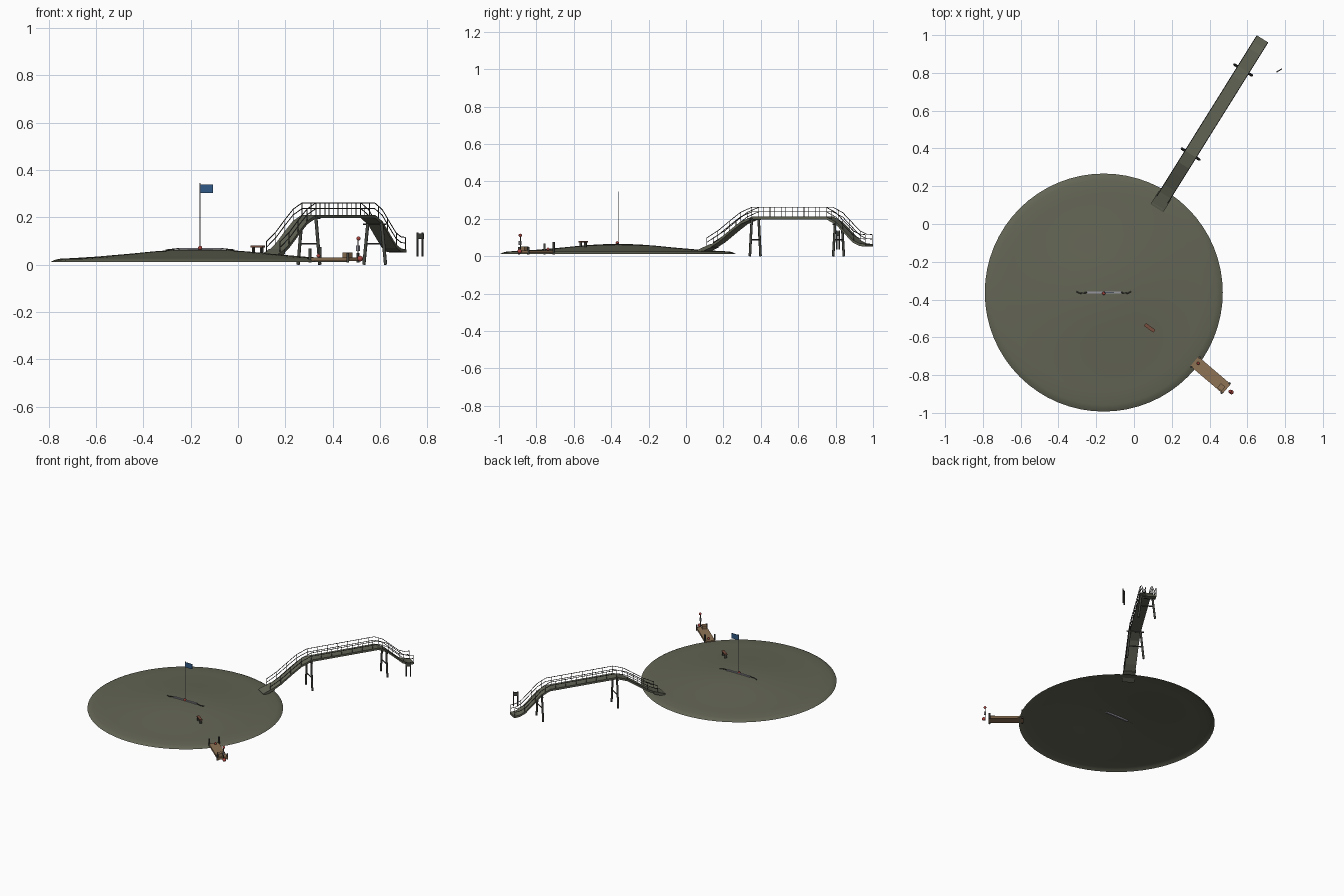
import bpy, math
from mathutils import Vector, Matrix

cube = bpy.data.objects.get("Cube")
if cube:
    bpy.data.objects.remove(cube, do_unlink=True)


def material(name, rgb):
    m = bpy.data.materials.new(name)
    m.use_nodes = True
    m.diffuse_color = (*rgb, 1)
    bsdf = next(n for n in m.node_tree.nodes if n.type == 'BSDF_PRINCIPLED')
    bsdf.inputs["Base Color"].default_value = (*rgb, 1)
    return m


OLIVE = material("olive ground", (0.125, 0.13, 0.09))
DECK = material("olive deck", (0.12, 0.125, 0.09))
STEEL = material("dark steel", (0.06, 0.065, 0.055))
WOOD = material("tan wood", (0.27, 0.17, 0.09))
RED = material("red", (0.4, 0.06, 0.05))
BLUE = material("blue cloth", (0.03, 0.1, 0.24))
GREY = material("light grey", (0.3, 0.3, 0.34))
BROWN = material("red brown", (0.19, 0.08, 0.05))


def mesh(name, verts, faces, mat):
    me = bpy.data.meshes.new(name)
    me.from_pydata([tuple(v) for v in verts], [], faces)
    me.materials.append(mat)
    ob = bpy.data.objects.new(name, me)
    bpy.context.collection.objects.link(ob)
    return ob


def box(name, centre, size, mat, angle=0):
    """Box turned about z by angle."""
    turn = Matrix.Rotation(angle, 3, 'Z')
    h = Vector(size) / 2
    verts = [Vector(centre) + turn @ Vector((x * h.x, y * h.y, z * h.z))
             for x in (-1, 1) for y in (-1, 1) for z in (-1, 1)]
    faces = [(0, 1, 3, 2), (4, 6, 7, 5), (0, 4, 5, 1), (2, 3, 7, 6), (0, 2, 6, 4), (1, 5, 7, 3)]
    return mesh(name, verts, faces, mat)


def rod(name, points, radius, mat, sides=2):
    """Tube along a list of points."""
    cu = bpy.data.curves.new(name, 'CURVE')
    cu.dimensions = '3D'
    cu.bevel_depth = radius
    cu.bevel_resolution = sides - 1
    cu.use_fill_caps = True
    sp = cu.splines.new('POLY')
    sp.points.add(len(points) - 1)
    for p, q in zip(sp.points, points):
        p.co = (*q, 1)
    cu.materials.append(mat)
    ob = bpy.data.objects.new(name, cu)
    bpy.context.collection.objects.link(ob)
    return ob


def ball(name, centre, radius, mat):
    bpy.ops.mesh.primitive_uv_sphere_add(segments=12, ring_count=8, radius=radius, location=centre)
    ob = bpy.context.object
    ob.name = name
    ob.data.materials.append(mat)
    bpy.ops.object.shade_smooth()


# Low domed island, an open shell
CX, CY = -0.16, -0.363
profile = [(0.63, 0.012), (0.615, 0.02), (0.595, 0.025), (0.52, 0.029), (0.44, 0.034),
           (0.36, 0.041), (0.29, 0.047), (0.2, 0.056), (0.12, 0.062), (0.05, 0.065)]
N = 64
verts = [(CX + r * math.cos(2 * math.pi * i / N), CY + r * math.sin(2 * math.pi * i / N), z)
         for r, z in profile for i in range(N)]
faces = [(k * N + i, k * N + (i + 1) % N, (k + 1) * N + (i + 1) % N, (k + 1) * N + i)
         for k in range(len(profile) - 1) for i in range(N)]
top = (len(profile) - 1) * N
faces.append(tuple(range(top, top + N)))
island = mesh("island", verts, faces, OLIVE)
for p in island.data.polygons:
    p.use_smooth = True

# Footbridge frame: s runs along it, t across it
START = Vector((0.125, 0.09, 0))
ALONG = Vector((0.529, 0.848, 0)).normalized()
ACROSS = Vector((ALONG.y, -ALONG.x, 0))
HALF = 0.036
path = [(0.0, 0.038), (0.05, 0.05), (0.12, 0.088), (0.2, 0.145), (0.26, 0.185), (0.33, 0.211),
        (0.8, 0.211), (0.86, 0.183), (0.93, 0.12), (0.97, 0.085), (1.01, 0.068), (1.049, 0.065)]


def at(s, t, z):
    return START + ALONG * s + ACROSS * t + Vector((0, 0, z))


def height(s):
    for (a, za), (b, zb) in zip(path, path[1:]):
        if s <= b:
            return za + (zb - za) * (s - a) / (b - a)
    return path[-1][1]


# Bridge deck as a swept slab
verts, faces = [], []
for s, z in path:
    verts += [at(s, -HALF, z), at(s, HALF, z), at(s, HALF, z - 0.014), at(s, -HALF, z - 0.014)]
for k in range(len(path) - 1):
    for j in range(4):
        a, b = 4 * k + j, 4 * k + (j + 1) % 4
        faces.append((a, b, b + 4, a + 4))
last = 4 * (len(path) - 1)
faces += [(3, 2, 1, 0), tuple(last + j for j in range(4))]
mesh("bridge_deck", verts, faces, DECK)

# Landing ramp where the bridge meets the island
ramp = [at(s, t, z) for s, z0 in ((-0.008, 0.034), (0.075, 0.066))
        for t, z in ((-0.04, z0), (0.04, z0), (0.04, z0 - 0.02), (-0.04, z0 - 0.02))]
mesh("landing_ramp", ramp, [(0, 1, 5, 4), (1, 2, 6, 5), (2, 3, 7, 6), (3, 0, 4, 7),
                            (3, 2, 1, 0), (4, 5, 6, 7)], DECK)

# Railings with two rails and evenly spaced posts
first, end, count = 0.045, 1.045, 14
for side, name in ((-1, "left"), (1, "right")):
    t = side * HALF * 0.95
    knots = [first] + [s for s, z in path if first < s < end] + [end]
    for rise, rail in ((0.05, "top"), (0.026, "middle")):
        rod(f"{name}_{rail}_rail", [at(s, t, height(s) + rise) for s in knots], 0.002, STEEL)
    for i in range(count + 1):
        s = first + (end - first) * i / count
        rod(f"{name}_rail_post", [at(s, t, height(s) - 0.005), at(s, t, height(s) + 0.05)], 0.0018, STEEL)

# Splayed trestles under the bridge
for s in (0.33, 0.855):
    z = height(s) - 0.006
    for side in (-1, 1):
        rod("trestle_leg", [at(s, side * 0.054, 0), at(s, side * 0.034, z)], 0.007, STEEL, 3)
    rod("trestle_crossbar", [at(s, -0.047, 0.088), at(s, 0.047, 0.088)], 0.004, STEEL)
    rod("trestle_head", [at(s, -0.056, z - 0.008), at(s, 0.056, z - 0.008)], 0.004, STEEL)

# Small signpost beyond the bridge
for x, y in ((0.758, 0.806), (0.78, 0.82)):
    rod("sign_post", [(x, y, 0.035), (x, y, 0.137)], 0.004, STEEL)
box("sign_panel", (0.769, 0.813, 0.12), (0.034, 0.006, 0.024), STEEL, math.atan2(0.014, 0.022))

# Flagpole and flag
rod("flagpole", [(CX, CY, 0.05), (CX, CY, 0.345)], 0.0018, GREY)
box("flag", (CX + 0.027, CY, 0.32), (0.054, 0.003, 0.036), BLUE)
ball("pole_base", (CX, CY - 0.004, 0.071), 0.009, RED)

# Low beam on the summit with thin bent ends
box("summit_beam", (CX, CY, 0.063), (0.18, 0.012, 0.016), GREY)
for side in (-1, 1):
    rod("beam_end", [(CX + side * 0.09, CY, 0.068), (CX + side * 0.125, CY - 0.004, 0.064),
                     (CX + side * 0.145, CY + 0.005, 0.062)], 0.003, STEEL)

# Bench on the slope
turn = math.atan2(-0.04, 0.055)
lengthwise = Vector((math.cos(turn), math.sin(turn), 0))
bench = Vector((0.083, -0.55, 0))
box("bench_seat", bench + Vector((0, 0, 0.077)), (0.062, 0.018, 0.007), BROWN, turn)
for side in (-1, 1):
    box("bench_leg", bench + lengthwise * side * 0.022 + Vector((0, 0, 0.062)), (0.007, 0.014, 0.026), STEEL, turn)

# Dock frame: u outward, v across
dock = Vector((0.405, -0.80, 0))
turn = math.atan2(-0.65, 0.76)
out = Vector((math.cos(turn), math.sin(turn), 0))
side_way = Vector((-out.y, out.x, 0))


def dock_at(u, v, z):
    return dock + out * u + side_way * v + Vector((0, 0, z))


box("dock_deck", dock_at(0, 0, 0.023), (0.225, 0.066, 0.014), WOOD, turn)
for u, v, z in ((-0.105, -0.033, 0.068), (-0.105, 0.033, 0.075), (0.105, -0.033, 0.05), (0.105, 0.033, 0.05)):
    rod("dock_post", [dock_at(u, v, 0.01), dock_at(u, v, z)], 0.006, STEEL, 3)
box("dock_crate", dock_at(0.085, -0.012, 0.041), (0.03, 0.03, 0.022), WOOD, turn)
ball("dock_buoy", dock_at(-0.09, 0.005, 0.038), 0.008, RED)

# Beacon at the dock end
rod("beacon_pole", [(0.507, -0.885, 0.016), (0.507, -0.885, 0.11)], 0.003, STEEL)
ball("beacon_lamp", (0.509, -0.886, 0.111), 0.009, RED)
box("beacon_panel", (0.507, -0.887, 0.07), (0.014, 0.008, 0.022), GREY, turn)
ball("mooring_buoy", (0.516, -0.89, 0.026), 0.012, RED)
